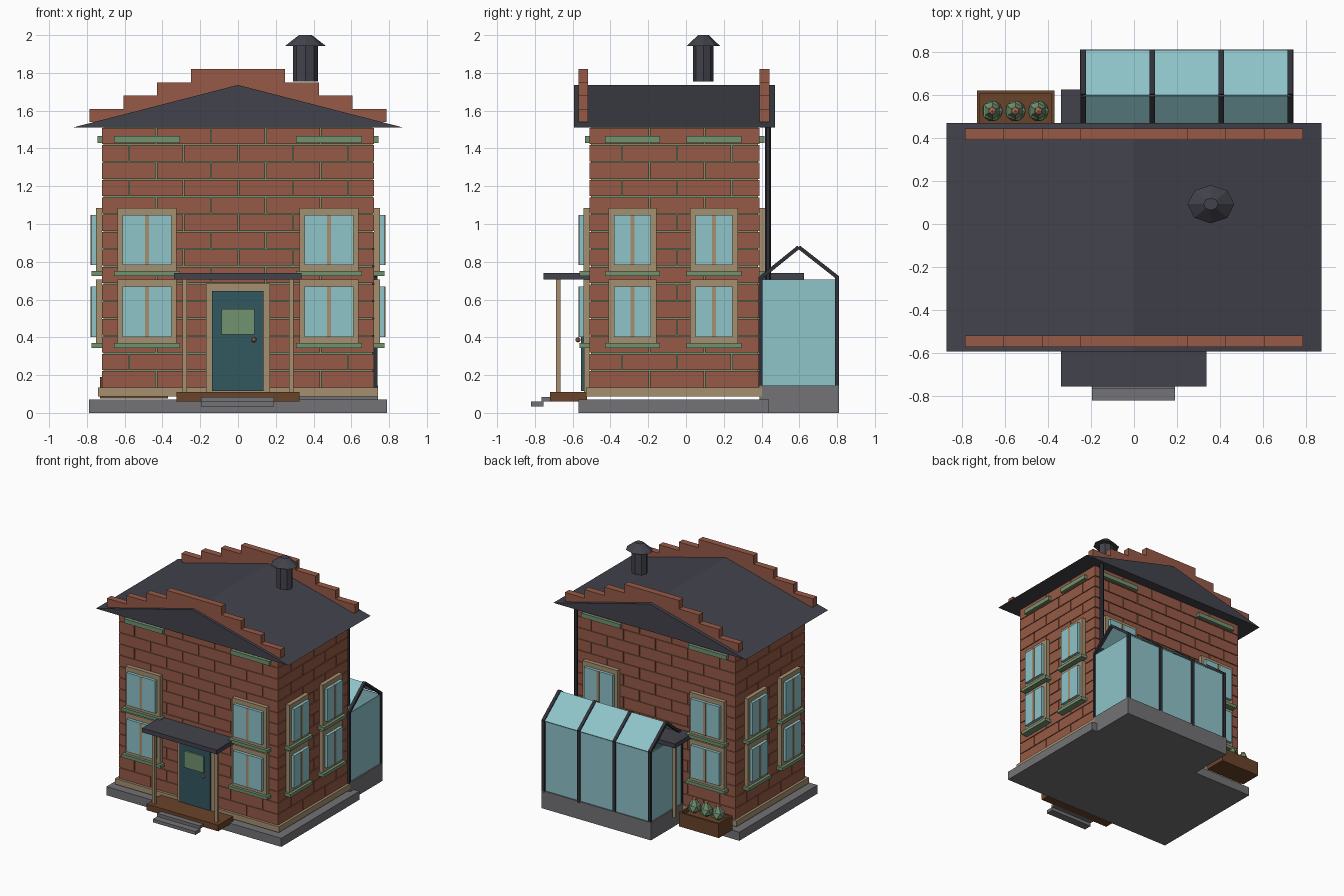
import bpy, bmesh, math
from mathutils import Matrix, Vector

if "Cube" in bpy.data.objects:
    bpy.data.objects.remove(bpy.data.objects["Cube"])


def material(name, r, g, b):
    m = bpy.data.materials.new(name)
    lin = lambda c: ((c / 255 + 0.055) / 1.055) ** 2.4
    m.diffuse_color = (lin(r), lin(g), lin(b), 1)
    m.use_nodes = True
    m.node_tree.nodes["Principled BSDF"].inputs["Base Color"].default_value = m.diffuse_color
    return m


BRICK = material("red brick", 150, 90, 70)
SLATE = material("dark slate", 66, 66, 76)
GREEN = material("sage green", 114, 146, 112)
BEIGE = material("beige trim", 165, 143, 112)
GLASS = material("pale blue glass", 142, 196, 201)
TEAL = material("teal paint", 50, 88, 96)
WOOD = material("brown wood", 106, 67, 42)
STONE = material("grey stone", 115, 115, 118)
COPPER = material("copper", 200, 130, 98)
METAL = material("black metal", 48, 48, 56)


def finish(name, bm, mat):
    bmesh.ops.recalc_face_normals(bm, faces=bm.faces)
    me = bpy.data.meshes.new(name)
    bm.to_mesh(me)
    bm.free()
    me.materials.append(mat)
    ob = bpy.data.objects.new(name, me)
    bpy.context.collection.objects.link(ob)
    return ob


def boxes(name, mat, items):
    """One object from boxes given as (x0, x1, y0, y1, z0, z1)."""
    bm = bmesh.new()
    for x0, x1, y0, y1, z0, z1 in items:
        mx = Matrix.Translation(((x0 + x1) / 2, (y0 + y1) / 2, (z0 + z1) / 2))
        mx = mx @ Matrix.Diagonal((abs(x1 - x0), abs(y1 - y0), z1 - z0, 1))
        bmesh.ops.create_cube(bm, size=1, matrix=mx)
    return finish(name, bm, mat)


def prism(name, mat, profile, y0, y1):
    """Extrude an (x, z) profile along y."""
    bm = bmesh.new()
    f = bm.faces.new([bm.verts.new((x, y0, z)) for x, z in profile])
    r = bmesh.ops.extrude_face_region(bm, geom=[f])
    vs = [v for v in r["geom"] if isinstance(v, bmesh.types.BMVert)]
    bmesh.ops.translate(bm, verts=vs, vec=(0, y1 - y0, 0))
    return finish(name, bm, mat)


def cone(name, mat, loc, r1, r2, z0, z1, sides=8, sx=1.0):
    bm = bmesh.new()
    mx = Matrix.Translation((loc[0], loc[1], (z0 + z1) / 2)) @ Matrix.Diagonal((sx, 1, 1, 1))
    bmesh.ops.create_cone(bm, cap_ends=True, segments=sides, radius1=r1, radius2=r2,
                          depth=z1 - z0, matrix=mx)
    return finish(name, bm, mat)


def ball(name, mat, loc, r, h, subdiv=1):
    bm = bmesh.new()
    bmesh.ops.create_icosphere(bm, subdivisions=subdiv, radius=1,
                               matrix=Matrix.Translation(loc) @ Matrix.Diagonal((r, r, h, 1)))
    return finish(name, bm, mat)


X, YF, YB = 0.72, -0.51, 0.39


def on_wall(side, u0, u1, d0, d1, z0, z1):
    """Box on a wall: u along the wall, d outward from its surface."""
    if side == "front":
        return (u0, u1, YF - d1, YF - d0, z0, z1)
    if side == "back":
        return (u0, u1, YB + d0, YB + d1, z0, z1)
    if side == "right":
        return (X + d0, X + d1, u0, u1, z0, z1)
    return (-X - d1, -X - d0, u0, u1, z0, z1)


# Foundation, plinth and mortar core
boxes("foundation", STONE, [(-0.79, 0.79, -0.57, 0.44, 0, 0.07)])
boxes("plinth", BEIGE, [(-0.74, 0.74, -0.53, 0.405, 0.088, 0.135)])
boxes("mortar_core", GREEN, [(-X + .008, X - .008, YF + .008, YB - .008, 0.1, 1.515)])

# Brick courses
T, GAP, ROWS, LEN = 0.03, 0.006, 15, 0.29
step = (1.515 - 0.135) / ROWS
for side in ("front", "back", "left", "right"):
    lo, hi = (-X, X) if side in ("front", "back") else (YF + T, YB - T)
    items = []
    for r in range(ROWS):
        z = 0.135 + r * step
        u = lo - (LEN / 2 if r % 2 else 0)
        while u < hi - 0.01:
            a, b = max(u, lo), min(u + LEN, hi)
            items.append(on_wall(side, a, b - (GAP if b < hi else 0), -T, 0, z, z + step - GAP))
            u += LEN
    boxes(side + "_bricks", BRICK, items)

# Windows: frames, panes, mullions, sills and the high lintels
for side in ("front", "back", "left", "right"):
    wide = side in ("front", "back")
    centres = (-0.482, 0.482) if wide else (-0.283, 0.148)
    w = 0.157 if wide else 0.127
    frames, panes, bars, greens = [], [], [], []
    for c in centres:
        for z in (0.37, 0.75):
            frames.append(on_wall(side, c - w, c + w, 0, 0.032, z, z + 0.335))
            panes.append(on_wall(side, c - w + .028, c + w - .028, 0.03, 0.056, z + .032, z + .298))
            bars.append(on_wall(side, c - .011, c + .011, 0.03, 0.06, z + .032, z + .298))
            greens.append(on_wall(side, c - w - .018, c + w + .018, 0, 0.055, z - .026, z))
        greens.append(on_wall(side, c - w - .018, c + w + .018, 0, 0.025, 1.43, 1.465))
    boxes(side + "_window_frames", BEIGE, frames)
    boxes(side + "_window_panes", GLASS, panes)
    boxes(side + "_window_mullions", BEIGE, bars)
    boxes(side + "_sills_and_lintels", GREEN, greens)

# Doors with canopies on posts
for side, depth, post in (("front", 0.245, 0.155), ("back", 0.235, 0.145)):
    B = lambda *a: on_wall(side, *a)
    boxes(side + "_door_frame", BEIGE, [B(-.17, .17, 0, .03, .11, .685)])
    boxes(side + "_door", TEAL, [B(-.138, .136, .02, .045, .115, .645)])
    boxes(side + "_door_light", GREEN, [B(-.088, .088, .045, .06, .415, .55)])
    s = -1 if side == "front" else 1
    ball(side + "_door_knob", COPPER, (0.085, (YF if s < 0 else YB) + s * .062, 0.387), .015, .015)
    boxes(side + "_canopy", SLATE, [B(-.338, .336, -.01, depth, .705, .74)])
    boxes(side + "_canopy_posts", BEIGE,
          [B(c - .012, c + .012, post, post + .024, .1, .706) for c in (-.283, .283)])
boxes("porch_deck", WOOD, [(-.325, .325, -.72, -.525, .06, .11)])
boxes("porch_steps", STONE, [(-.195, .19, -.82, -.755, .033, .06), (-.195, .19, -.765, -.715, .06, .085)])

# Roof and stepped gable parapets
prism("roof", SLATE, [(-.87, 1.512), (.87, 1.512), (0, 1.736)], -.592, .47)
half = [(.785, 1.54), (.785, 1.61), (.607, 1.61), (.607, 1.68), (.428, 1.68),
        (.428, 1.75), (.248, 1.75), (.248, 1.82)]
outline = half + [(-x, z) for x, z in reversed(half)]
prism("front_parapet", BRICK, outline, -.57, -.518)
prism("back_parapet", BRICK, outline, .39, .443)

# Chimney flue and cap
cone("chimney_flue", SLATE, (.357, .092), .054, .054, 1.755, 1.95, sx=1.22)
cone("chimney_cap", SLATE, (.357, .092), .089, .028, 1.942, 2.0, sx=1.22)

# Downpipe
cone("downpipe", METAL, (.69, .435), .016, .016, .1, 1.515, 6)

# Greenhouse base, glass and ribs
boxes("greenhouse_base", STONE, [(-.25, .74, .39, .81, 0, .145)])
G0, G1 = -.235, .725
boxes("greenhouse_glass", GLASS, [(G0, G1, .792, .8, .14, .71),
                                  (G0 - .004, G0 + .004, .4, .795, .14, .705),
                                  (G1 - .004, G1 + .004, .4, .795, .14, .705)])


def beam(bm, a, b, x, w, t):
    """Sloped bar in the y-z plane."""
    a, b = Vector((x, *a)), Vector((x, *b))
    d = b - a
    mx = Matrix.Translation((a + b) / 2) @ Matrix.Rotation(math.atan2(d.z, d.y), 4, "X")
    bmesh.ops.create_cube(bm, size=1, matrix=mx @ Matrix.Diagonal((w, d.length, t, 1)))


slopes = (((.395, .715), (.597, .878)), ((.805, .715), (.597, .878)))
ribs, panels = bmesh.new(), bmesh.new()
for a, b in slopes:
    beam(panels, a, b, (G0 + G1) / 2, G1 - G0, .006)
    for i in range(4):
        beam(ribs, a, b, G0 + (G1 - G0) * i / 3, .026, .02)
finish("greenhouse_roof_glass", panels, GLASS)
finish("greenhouse_rafters", ribs, METAL)
boxes("greenhouse_posts", METAL,
      [(x - .013, x + .013, y - .01, y + .01, .13, .72)
       for x in [G0 + (G1 - G0) * i / 3 for i in range(4)] for y in (.395, .8)])

# Planter with three plants
boxes("planter", WOOD, [(-.73, -.37, .44, .62, .075, .16), (-.73, -.37, .605, .62, .15, .19),
                        (-.73, -.37, .44, .455, .15, .19), (-.73, -.715, .45, .61, .15, .19),
                        (-.385, -.37, .45, .61, .15, .19)])
for i in range(3):
    x = -.658 + i * .107
    ball(f"plant_leaves_{i + 1}", GREEN, (x, .525, .215), .055, .05)
    cone(f"plant_crown_{i + 1}", GREEN, (x, .525), .04, .02, .24, .28, 6)
    ball(f"plant_bud_{i + 1}", COPPER, (x, .525, .282), .02, .018)
